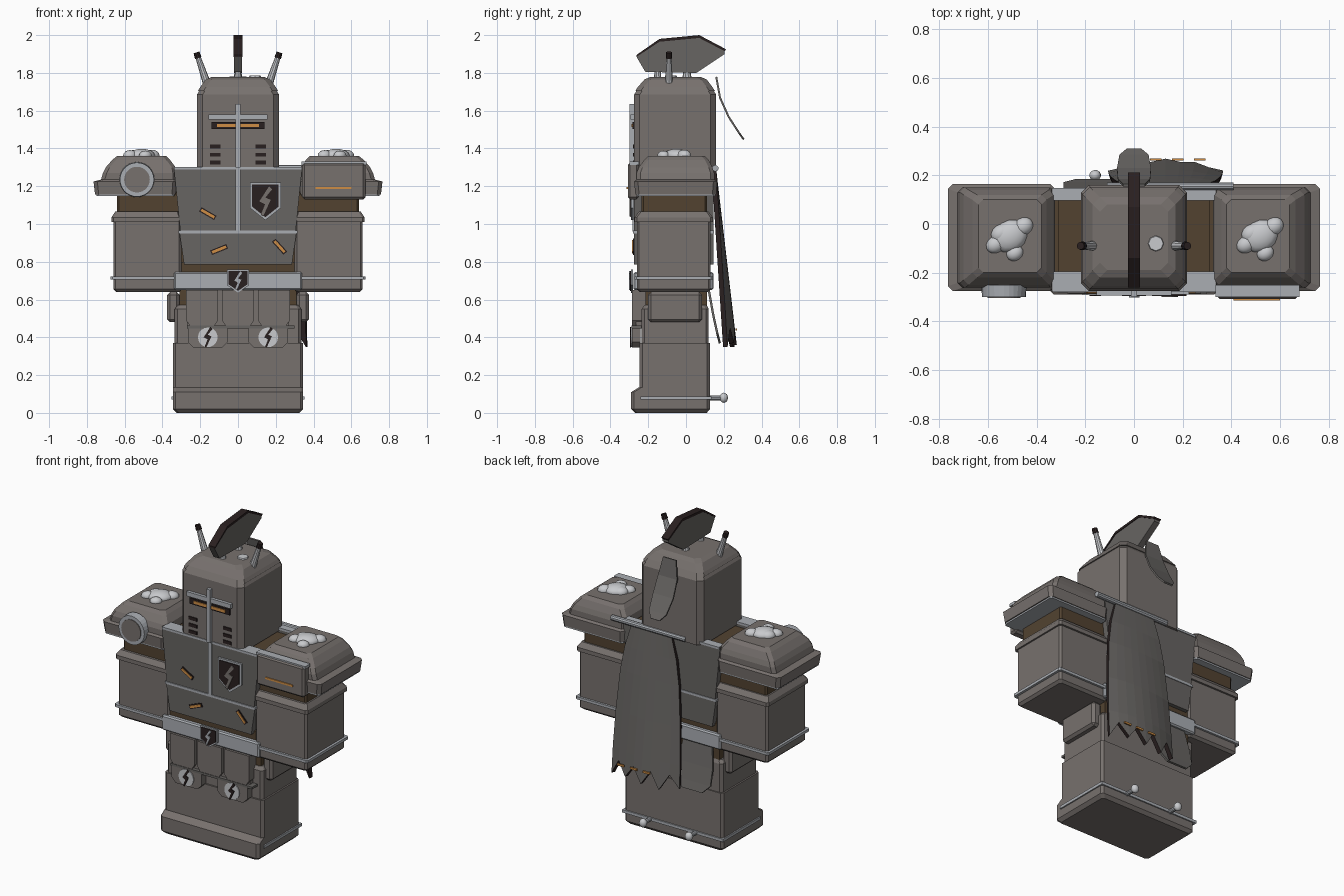
import bpy, bmesh, math
from mathutils import Vector, Matrix

if "Cube" in bpy.data.objects:
    bpy.data.objects.remove(bpy.data.objects["Cube"])


def mat(name, r, g, b):
    m = bpy.data.materials.new(name)
    m.diffuse_color = (r, g, b, 1)
    m.use_nodes = True
    m.node_tree.nodes["Principled BSDF"].inputs["Base Color"].default_value = m.diffuse_color
    return m


STEEL = mat("warm_steel", .185, .165, .155)
CLOTH = mat("dark_steel", .135, .128, .122)
TRIM = mat("light_trim", .40, .42, .45)
BONE = mat("pale_stud", .58, .59, .61)
BROWN = mat("leather_brown", .085, .055, .03)
BLACK = mat("soot_black", .022, .014, .014)
ORANGE = mat("ember_orange", .62, .27, .06)


def finish(name, bm, *mats):
    bmesh.ops.recalc_face_normals(bm, faces=bm.faces)
    me = bpy.data.meshes.new(name)
    bm.to_mesh(me)
    bm.free()
    for m in mats:
        me.materials.append(m)
    ob = bpy.data.objects.new(name, me)
    bpy.context.collection.objects.link(ob)
    return ob


def stack(name, levels, cut, m):
    """Loft of corner-cut rectangles; each level is z, x0, x1, y0, y1."""
    bm = bmesh.new()
    rings = []
    for z, a, b, c, d in levels:
        k = cut
        pts = [(a + k, c), (b - k, c), (b, c + k), (b, d - k),
               (b - k, d), (a + k, d), (a, d - k), (a, c + k)]
        rings.append([bm.verts.new((x, y, z)) for x, y in pts])
    for r, s in zip(rings, rings[1:]):
        for i in range(8):
            bm.faces.new((r[i], r[(i + 1) % 8], s[(i + 1) % 8], s[i]))
    bm.faces.new(rings[0])
    bm.faces.new(rings[-1])
    return finish(name, bm, m)


def prism(name, pts, a, b, m, axis='y'):
    """Outline in xz pulled along y, or in yz pulled along x."""
    bm = bmesh.new()
    def put(p, t):
        return (p[0], t, p[1]) if axis == 'y' else (t, p[0], p[1])
    lo = [bm.verts.new(put(p, a)) for p in pts]
    hi = [bm.verts.new(put(p, b)) for p in pts]
    bm.faces.new(lo)
    bm.faces.new(hi)
    for i in range(len(pts)):
        j = (i + 1) % len(pts)
        bm.faces.new((lo[i], lo[j], hi[j], hi[i]))
    return finish(name, bm, m)


def box(name, x0, x1, y0, y1, z0, z1, m, bevel=0.0):
    ob = prism(name, [(x0, z0), (x1, z0), (x1, z1), (x0, z1)], y0, y1, m)
    if bevel:
        mod = ob.modifiers.new("edge", 'BEVEL')
        mod.width, mod.segments = bevel, 1
    return ob


def rod(name, p, q, r0, r1, m, sides=10):
    p, q = Vector(p), Vector(q)
    bm = bmesh.new()
    bmesh.ops.create_cone(bm, cap_ends=True, segments=sides, radius1=r0, radius2=r1, depth=(q - p).length)
    rot = (q - p).to_track_quat('Z', 'Y').to_matrix().to_4x4()
    bm.transform(Matrix.Translation((p + q) / 2) @ rot)
    return finish(name, bm, m)


def blob(name, c, s, m, turn=0.0):
    bm = bmesh.new()
    bmesh.ops.create_uvsphere(bm, u_segments=14, v_segments=8, radius=1)
    bm.transform(Matrix.Translation(c) @ Matrix.Rotation(turn, 4, 'Z') @ Matrix.Diagonal((*s, 1)))
    for f in bm.faces:
        f.smooth = True
    return finish(name, bm, m)


def bolt(name, cx, cz, s, y, m):
    shape = [(.25, 1), (.45, .8), (.0, .25), (.35, .1), (-.15, -1),
             (-.3, -.9), (-.02, -.2), (-.4, .0)]
    prism(name, [(cx + u * s, cz + v * s) for u, v in shape], y, y + .006, m)


def crest_shield(name, cx, cz, w, h, y, m):
    prism(name, [(cx - w, cz + h), (cx + w, cz + h), (cx + w, cz - h * .35),
                 (cx, cz - h), (cx - w, cz - h * .35)], y, y + .012, m)


# Legs and feet
stack("legs", [(.1, -.345, .345, -.245, .127), (.37, -.345, .345, -.245, .127),
               (.37, -.335, .335, -.235, .12), (.55, -.335, .335, -.235, .12),
               (.57, -.32, .32, -.22, .11)], .015, STEEL)
stack("feet", [(0, -.325, .325, -.27, .11), (.02, -.345, .345, -.29, .127),
               (.11, -.345, .345, -.29, .127), (.135, -.345, .345, -.25, .127)], .015, STEEL)
for s in (-1, 1):
    box("foot_trim", s * .34, s * .353, -.24, .135, .07, .088, TRIM)
    rod("spur_shaft", (s * .16, .12, .078), (s * .16, .2, .078), .013, .013, TRIM)
    blob("spur_ball", (s * .16, .2, .08), (.024, .022, .027), BONE)
    # Hip guards and knee pads
    box("hip_guard", s * .31, s * .375, -.2, .085, .48, .64, STEEL, .015)
    k = s * .16
    prism("knee_pad", [(k - .105, .455), (k + .105, .455), (k + .105, .375),
                       (k + .075, .345), (k - .075, .345), (k - .105, .375)], -.285, -.24, STEEL)
    rod("knee_disc", (k, -.28, .4), (k, -.291, .4), .052, .052, BONE, 20)
    bolt("knee_mark", k, .4, .055, -.297, BLACK)
box("heel_trim", -.345, .345, .12, .135, .07, .088, TRIM)

# Skirt of three panels
for c in (-.19, 0, .19):
    prism("skirt_panel", [(c - .085, .65), (c + .085, .65), (c + .085, .49),
                          (c + .06, .455), (c - .06, .455), (c - .085, .49)], -.285, -.2, STEEL)
box("skirt_backing", -.27, .27, -.265, -.2, .455, .65, STEEL)
box("skirt_hem", -.27, .3, -.288, -.23, .448, .462, CLOTH)

# Torso with front and back plates
box("torso", -.31, .31, -.215, .11, .56, 1.27, BROWN)
box("belt", -.34, .34, -.278, .145, .65, .745, TRIM, .008)
box("waist_leather", -.30, .30, -.25, .12, .745, .80, BROWN)
for nm, a, b in (("front", -.275, -.2), ("back", .1, .145)):
    prism(nm + "_chest_plate", [(-.305, .96), (.305, .96), (.34, 1.3), (-.34, 1.3)], a, b, CLOTH)
    prism(nm + "_belly_plate", [(-.285, .785), (.285, .785), (.31, .955), (-.31, .955)], a, b, CLOTH)
    box(nm + "_chest_rim", -.335, .335, a - .004, b + .004, 1.288, 1.302, TRIM)
    box(nm + "_belly_rim", -.315, .315, a - .006, b + .004, .95, .965, TRIM)
box("chest_seam", -.012, .012, -.284, -.27, .96, 1.3, TRIM)
crest_shield("chest_shield_rim", .145, 1.12, .082, .1, -.29, TRIM)
crest_shield("chest_shield", .145, 1.122, .07, .086, -.295, BLACK)
bolt("chest_shield_mark", .145, 1.12, .08, -.3, STEEL)
crest_shield("buckle_rim", 0, .698, .058, .062, -.292, TRIM)
crest_shield("buckle", 0, .699, .05, .053, -.297, BLACK)
bolt("buckle_mark", 0, .7, .05, -.302, TRIM)

# Glowing scratches on the plates
for cx, cz, deg in ((-.16, 1.055, -30), (-.1, .865, 22), (.22, .88, -48)):
    d = Vector((math.cos(math.radians(deg)), math.sin(math.radians(deg))))
    n = Vector((-d.y, d.x))
    for nm, l, w, y, m in (("scratch_edge", .046, .013, -.281, BLACK), ("scratch_glow", .04, .007, -.285, ORANGE)):
        o = Vector((cx, cz))
        prism(nm, [o - d * l - n * w, o + d * l - n * w, o + d * l + n * w, o - d * l + n * w], y, y + .008, m)


# Arms, gauntlets and shoulder pads
def side(s, z, a, b, y0, y1):
    return (z, min(s * a, s * b), max(s * a, s * b), y0, y1)


for s in (-1, 1):
    stack("upper_arm", [side(s, .9, .3, .64, -.235, .11), side(s, 1.2, .3, .64, -.235, .11)], .01, BROWN)
    stack("gauntlet", [side(s, .64, .31, .645, -.245, .115), side(s, .655, .3, .66, -.26, .13),
                       side(s, 1.01, .3, .66, -.26, .13), side(s, 1.01, .3, .67, -.272, .142),
                       side(s, 1.035, .3, .67, -.272, .142), side(s, 1.065, .31, .65, -.25, .12)], .012, STEEL)
    stack("gauntlet_trim", [side(s, .705, .295, .675, -.273, .143), side(s, .722, .295, .675, -.273, .143)], .01, TRIM)
    stack("shoulder_lining", [side(s, 1.147, .335, .75, -.263, .155), side(s, 1.158, .335, .75, -.263, .155)], .01, TRIM)
    stack("shoulder_pad", [side(s, 1.157, .33, .757, -.268, .16), side(s, 1.225, .325, .765, -.275, .165),
                           side(s, 1.235, .325, .725, -.262, .15), side(s, 1.27, .325, .715, -.262, .15),
                           side(s, 1.3, .33, .7, -.25, .14), side(s, 1.34, .36, .665, -.22, .12),
                           side(s, 1.36, .38, .64, -.2, .1)], .02, STEEL)
    # Pebble cluster on each pad
    c = .52 * s + (.01 if s < 0 else 0)
    for dx, dy, r, h in ((0, -.05, .075, .035), (.055, -.01, .042, .03), (-.06, -.085, .04, .028),
                         (.02, -.12, .036, .025), (-.035, -.04, .045, .03)):
        blob("shoulder_pebble", (c + dx, dy, 1.363), (r, r * .85, h), BONE, .6)

# Round boss on one pad, ember plate on the other
rod("boss_ring", (-.535, -.25, 1.235), (-.535, -.3, 1.235), .093, .09, TRIM, 28)
rod("boss_face", (-.535, -.29, 1.235), (-.535, -.305, 1.235), .068, .068, STEEL, 28)
box("pad_plate", .34, .675, -.308, -.25, 1.13, 1.325, STEEL, .012)
box("pad_plate_rim", .335, .68, -.3, -.25, 1.312, 1.33, TRIM)
box("pad_ember", .41, .6, -.314, -.305, 1.185, 1.197, ORANGE)

# Helmet
stack("helmet", [(1.28, -.217, .217, -.275, .16), (1.685, -.217, .217, -.275, .16),
                 (1.705, -.205, .205, -.262, .147), (1.705, -.212, .212, -.268, .153),
                 (1.725, -.2, .2, -.255, .14), (1.765, -.17, .17, -.22, .11), (1.778, -.14, .14, -.19, .08)],
      .03, STEEL)
box("eye_slit", -.14, .14, -.283, -.27, 1.503, 1.54, BLACK)
box("eye_glow", -.11, .11, -.288, -.28, 1.513, 1.53, ORANGE)
box("visor_cross_post", -.012, .012, -.298, -.27, 1.3, 1.635, TRIM)
box("visor_cross_bar", -.155, .155, -.294, -.27, 1.552, 1.58, TRIM)
for s in (-1, 1):
    for z in (1.325, 1.367, 1.41):
        box("breath_slot", s * .12 - .028, s * .12 + .028, -.281, -.272, z - .01, z + .01, BLACK)
    # Horns
    rod("horn", (s * .16, -.09, 1.73), (s * .212, -.09, 1.885), .022, .014, BONE)
    rod("horn_tip", (s * .21, -.09, 1.878), (s * .22, -.09, 1.908), .018, .016, BLACK)
rod("helmet_stud", (.09, -.08, 1.77), (.09, -.08, 1.786), .035, .03, BONE, 8)

# Helmet crest with dark top ridge
rod("crest_post", (0, .005, 1.77), (0, .005, 1.83), .025, .015, BONE)
rod("crest_post", (0, -.15, 1.74), (0, -.15, 1.83), .022, .015, BONE)
top = [(-.262, 1.885), (-.14, 1.965), (.07, 1.985), (.205, 1.915)]
prism("crest", [(-.262, 1.885), (-.215, 1.805), (.055, 1.8), (.205, 1.9)] + top[:0:-1], -.02, .02, CLOTH, 'x')
prism("crest_ridge", top + [(.212, 1.925), (.07, 2.0), (-.14, 1.98), (-.262, 1.895)], -.024, .024, BLACK, 'x')


# Hanging cloth
def sheet(name, rows, thick, *mats):
    """Rows of points, top to bottom, with columns running +x to -x."""
    bm = bmesh.new()
    g = [[bm.verts.new(p) for p in r] for r in rows]
    for a, b in zip(g, g[1:]):
        for i in range(len(a) - 1):
            bm.faces.new((a[i], b[i], b[i + 1], a[i + 1]))
    bmesh.ops.recalc_face_normals(bm, faces=bm.faces)
    bm.faces.ensure_lookup_table()
    if sum(f.normal.y for f in bm.faces) < 0:
        bmesh.ops.reverse_faces(bm, faces=bm.faces)
    me = bpy.data.meshes.new(name)
    bm.to_mesh(me)
    bm.free()
    ob = bpy.data.objects.new(name, me)
    bpy.context.collection.objects.link(ob)
    for m in mats:
        me.materials.append(m)
    mod = ob.modifiers.new("thickness", 'SOLIDIFY')
    mod.thickness, mod.offset = thick, -1
    mod.material_offset = mod.material_offset_rim = len(mats) - 1


def cape_point(u, z, w):
    t = (1.29 - z) / .94
    return (.13 + u * w, .16 + .11 * t - .05 * t * u * u, z)


us = [1 - i / 4 for i in range(9)]
rows = [[cape_point(u, z, w) for u in us] for z, w in ((1.29, .14), (1.15, .18), (1.0, .205), (.75, .225), (.52, .235))]
rows.append([cape_point(u, .35 + .01 * (i % 3) if i % 2 == 0 else .45, .237) for i, u in enumerate(us)])
sheet("cape", rows, .025, CLOTH, BLACK)
rod("cape_bar", (-.11, .155, 1.295), (.41, .155, 1.295), .017, .017, TRIM)
for x in (.09, .18, .27):
    box("cape_ember", x - .024, x + .024, .262, .27, .435, .447, ORANGE)
sheet("crest_ribbon", [[(w, y, z), (-w, y, z)] for y, z, w in (
    (.165, 1.78, .045), (.185, 1.67, .066), (.23, 1.57, .07), (.285, 1.485, .06), (.31, 1.45, .03))], .01, CLOTH)
sheet("rear_skirt", [[(-.17 + w, y, z), (-.17 - w, y, z)] for y, z, w in (
    (.125, .66, .1), (.15, .52, .12), (.172, .42, .12), (.185, .37, .07))], .012, CLOTH)
